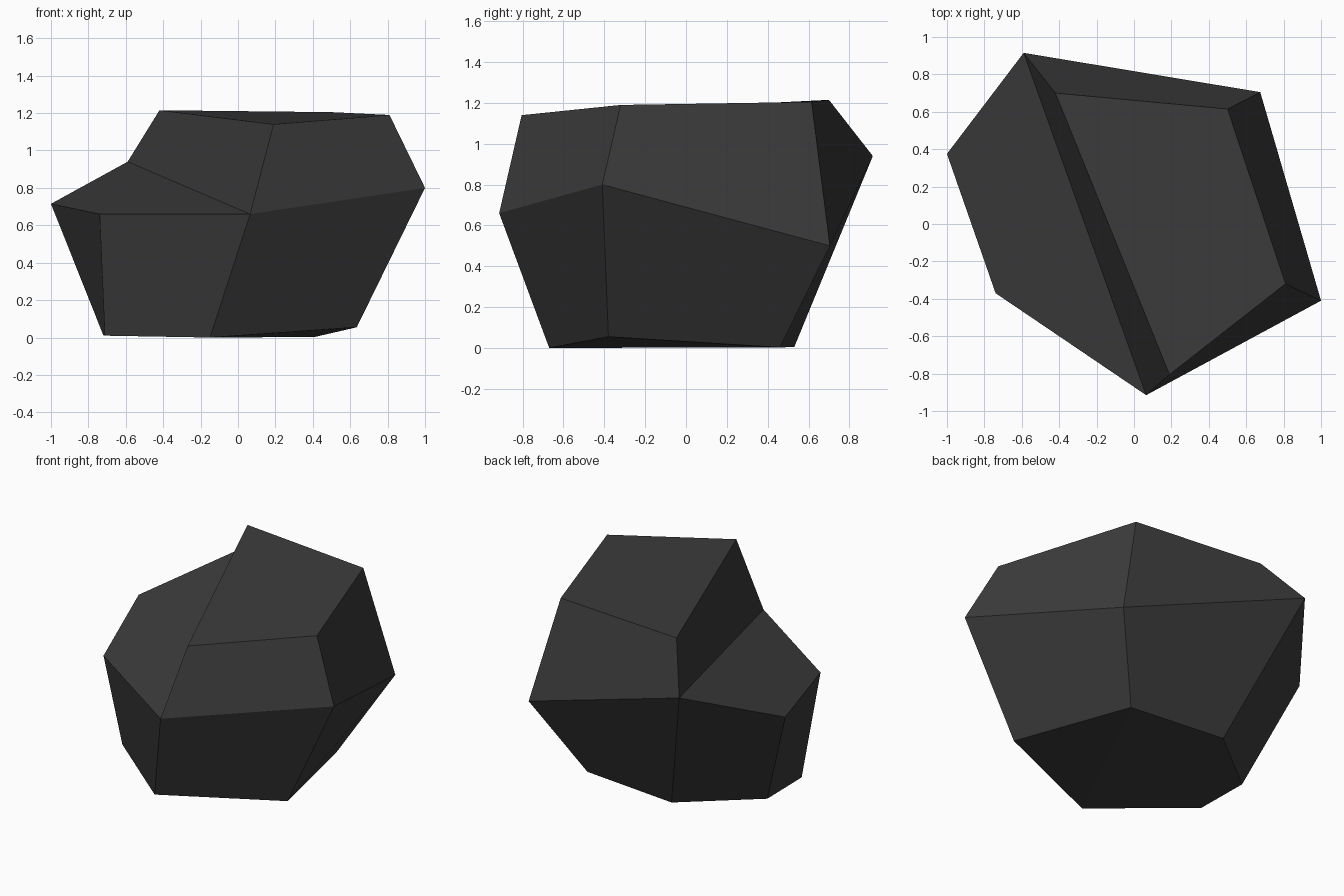
import bpy, bmesh

if "Cube" in bpy.data.objects:
    bpy.data.objects.remove(bpy.data.objects["Cube"])

# Low-poly boulder: three stacked rings of corners, skinned with flat faces.
# Base and shoulder rings run counter-clockwise from the front corner.
BASE = [(-0.15, -0.67, 0.0), (0.635, -0.38, 0.055), (0.41, 0.46, 0.003),
        (-0.264, 0.53, 0.004), (-0.72, 0.165, 0.012), (-0.712, -0.21, 0.01)]
SHOULDER = [(0.065, -0.915, 0.66), (1.0, -0.41, 0.80), (0.675, 0.705, 0.50),
            (-0.59, 0.915, 0.94), (-1.0, 0.375, 0.715), (-0.74, -0.37, 0.66)]
CROWN = [(0.19, -0.805, 1.14), (0.81, -0.32, 1.19),
         (0.50, 0.615, 1.205), (-0.42, 0.70, 1.215)]

stone = bpy.data.materials.new("dark grey stone")
stone.diffuse_color = (0.045, 0.045, 0.045, 1)
stone.use_nodes = True
stone.node_tree.nodes["Principled BSDF"].inputs["Base Color"].default_value = stone.diffuse_color

bm = bmesh.new()
base, shoulder, crown = ([bm.verts.new(p) for p in ring]
                         for ring in (BASE, SHOULDER, CROWN))

# Lower sides
for i in range(6):
    j = (i + 1) % 6
    bm.faces.new((base[i], base[j], shoulder[j], shoulder[i]))

# Upper sides: the last one is the steep step down to the ledge
for i in range(4):
    j = (i + 1) % 4
    bm.faces.new((shoulder[i], shoulder[j], crown[j], crown[i]))

# Ledge on the left, top, and underside with its lifted corner
bm.faces.new((shoulder[3], shoulder[4], shoulder[5], shoulder[0]))
bm.faces.new(crown)
bm.faces.new((base[0], base[2], base[1]))
bm.faces.new((base[0], base[5], base[4], base[3], base[2]))

bmesh.ops.recalc_face_normals(bm, faces=bm.faces)
mesh = bpy.data.meshes.new("rock")
bm.to_mesh(mesh)
bm.free()
mesh.materials.append(stone)
rock = bpy.data.objects.new("rock", mesh)
bpy.context.collection.objects.link(rock)
